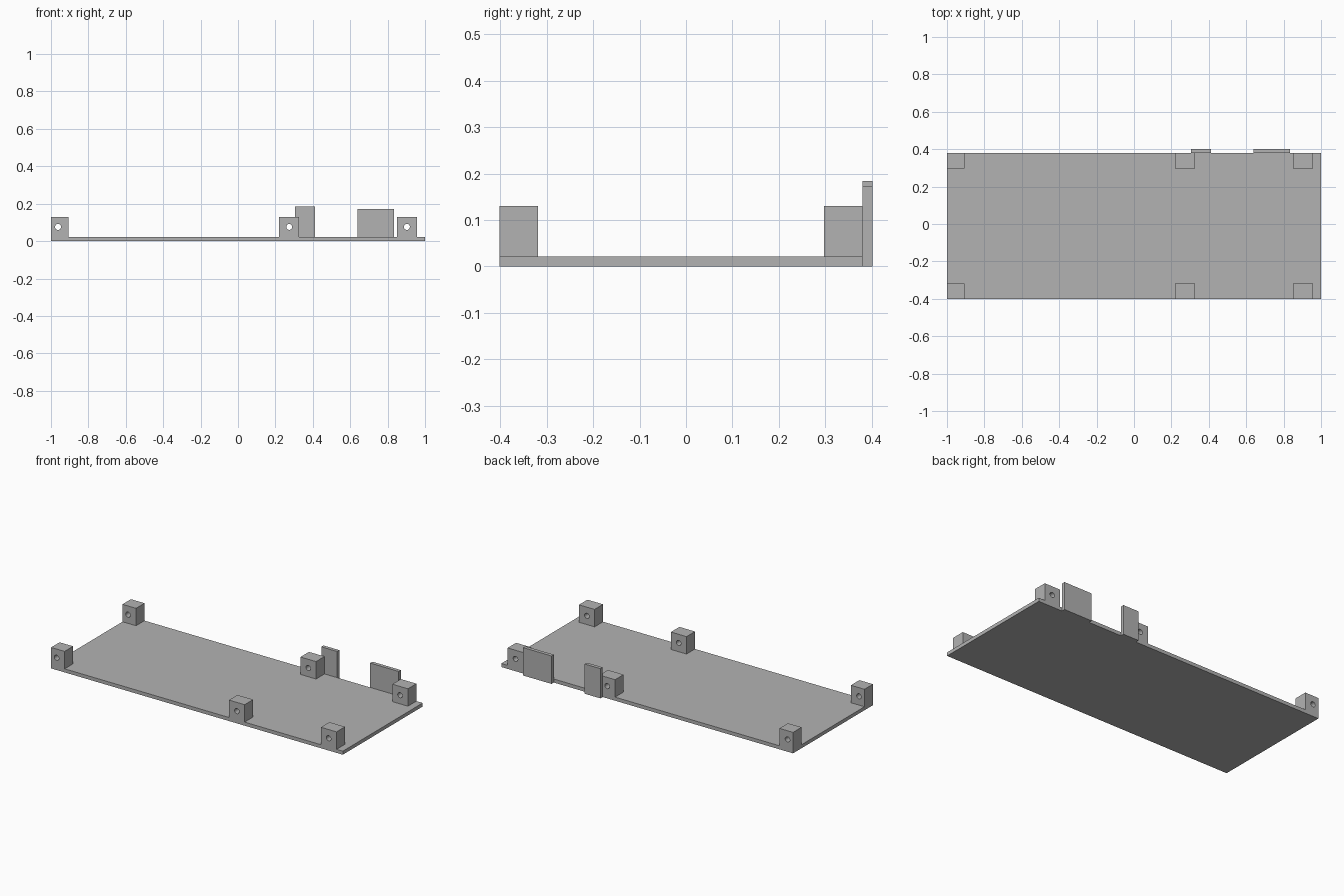
import bpy
from math import pi

default_cube = bpy.data.objects.get("Cube")
if default_cube:
    bpy.data.objects.remove(default_cube, do_unlink=True)

GREY = (0.448, 0.448, 0.448, 1)
grey = bpy.data.materials.new("plain grey")
grey.use_nodes = True
grey.diffuse_color = GREY
grey.node_tree.nodes["Principled BSDF"].inputs["Base Color"].default_value = GREY

FRONT, BACK = -0.402, 0.38      # plate edges in y
THICK = 0.022                   # sheet thickness
LUG_TOP, LUG_DEPTH = 0.13, 0.083
HOLE_Z, HOLE_RADIUS = 0.076, 0.016


def box(name, x, y, z):
    """Box spanning the given (low, high) ranges."""
    spans = (x, y, z)
    bpy.ops.mesh.primitive_cube_add(size=1, location=[(a + b) / 2 for a, b in spans])
    obj = bpy.context.object
    obj.name = name
    obj.scale = [b - a for a, b in spans]
    bpy.ops.object.transform_apply(location=False, rotation=False, scale=True)
    obj.data.materials.append(grey)
    return obj


def drill(obj, x):
    """Cut a round screw hole through the part along y."""
    bpy.ops.mesh.primitive_cylinder_add(vertices=32, radius=HOLE_RADIUS, depth=0.3,
                                        location=(x, obj.location.y, HOLE_Z),
                                        rotation=(pi / 2, 0, 0))
    cutter = bpy.context.object
    cutter.name = "hole_cutter"
    cutter.hide_render = True
    cutter.data.materials.append(grey)
    cut = obj.modifiers.new("screw_hole", 'BOOLEAN')
    cut.operation = 'DIFFERENCE'
    cut.solver = 'EXACT'
    cut.object = cutter
    bpy.context.view_layer.objects.active = obj
    bpy.ops.object.modifier_apply(modifier=cut.name)
    bpy.data.objects.remove(cutter, do_unlink=True)
    bpy.ops.object.select_all(action='DESELECT')
    obj.select_set(True)
    bpy.ops.object.shade_smooth_by_angle()


# Flat base plate
box("base_plate", (-1, 1), (FRONT, BACK), (0, THICK))

# Drilled mounting lugs along the front and back edges
lugs = {"right": (-1, -0.907, -0.962),
        "middle": (0.22, 0.327, 0.274),
        "left": (0.85, 0.957, 0.903)}
rows = {"front": (FRONT, FRONT + LUG_DEPTH), "back": (BACK - LUG_DEPTH, BACK)}
for row, y in rows.items():
    for side, (x0, x1, hole_x) in lugs.items():
        lug = box(f"{row}_{side}_lug", (x0, x1), y, (THICK, LUG_TOP))
        drill(lug, hole_x)

# Upright tabs behind the back edge
box("narrow_back_tab", (0.305, 0.413), (BACK, BACK + THICK), (0, 0.184))
box("wide_back_tab", (0.64, 0.835), (BACK, BACK + THICK), (0, 0.173))
